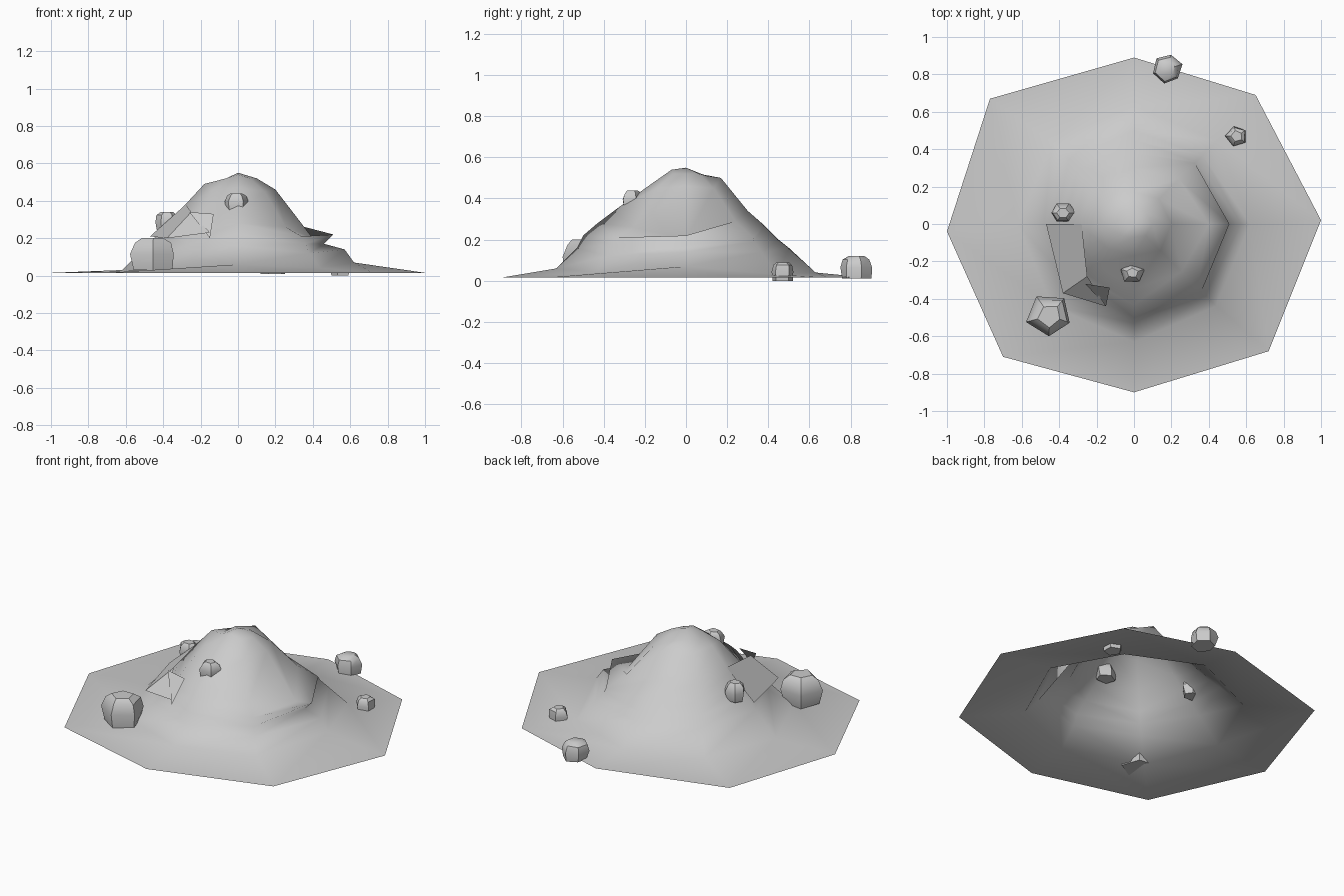
import bpy, math, random
from mathutils import Vector

old = bpy.data.objects.get("Cube")
if old:
    bpy.data.objects.remove(old, do_unlink=True)

GREY = (0.6, 0.6, 0.6, 1)
stone = bpy.data.materials.new("stone_grey")
stone.use_nodes = True
stone.diffuse_color = GREY
shader = next(n for n in stone.node_tree.nodes if n.type == 'BSDF_PRINCIPLED')
shader.inputs["Base Color"].default_value = GREY


def make_object(name, verts, faces, smooth_angle):
    """Create a mesh object, smooth below the given edge angle."""
    mesh = bpy.data.meshes.new(name)
    mesh.from_pydata(verts, [], faces)
    mesh.materials.append(stone)
    for poly in mesh.polygons:
        poly.use_smooth = True
    mesh.set_sharp_from_angle(angle=math.radians(smooth_angle))
    obj = bpy.data.objects.new(name, mesh)
    bpy.context.scene.collection.objects.link(obj)
    return obj


def bridge(ring, count):
    """Quads between one ring of vertices and the next."""
    a, b = ring * count, (ring + 1) * count
    return [(a + i, a + (i + 1) % count, b + (i + 1) % count, b + i)
            for i in range(count)]


# Mound: eight-cornered skirt, then a (radius, height) profile up each spoke
skirt = [(1, .02), (.65, .69), (0, .89), (-.77, .67),
         (-1, -.04), (-.7, -.71), (0, -.9), (.72, -.68)]
spokes = {
    "east": [(.62, .07), (.57, .14), (.46, .17), (.51, .22), (.4, .2), (.2, .46), (.1, .52)],
    "north_east": [(.63, .03), (.52, .14), (.47, .19), (.46, .21), (.34, .29), (.19, .45), (.09, .52)],
    "north": [(.63, .04), (.5, .16), (.45, .2), (.38, .27), (.3, .34), (.17, .5), (.1, .51)],
    "north_west": [(.62, .03), (.49, .15), (.43, .2), (.37, .26), (.3, .34), (.18, .47), (.09, .52)],
    "west": [(.62, .03), (.48, .17), (.42, .23), (.36, .29), (.3, .36), (.18, .49), (.1, .5)],
    "south_west": [(.62, .03), (.47, .13), (.4, .17), (.37, .23), (.3, .33), (.19, .46), (.09, .52)],
    "south": [(.63, .06), (.53, .16), (.5, .22), (.43, .28), (.35, .34), (.17, .47), (.07, .54)],
    "south_east": [(.62, .04), (.54, .12), (.51, .17), (.48, .21), (.36, .26), (.2, .45), (.09, .52)],
}
profiles = list(spokes.values())
levels = len(profiles[0])
verts = [(x, y, .015) for x, y in skirt]
for level in range(levels):
    for i, profile in enumerate(profiles):
        r, z = profile[level]
        angle = i * math.pi / 4
        verts.append((r * math.cos(angle), r * math.sin(angle), z))
faces = [f for level in range(levels) for f in bridge(level, 8)]
peak = len(verts)
verts.append((0, 0, .55))
faces += [(peak - 8 + i, peak - 8 + (i + 1) % 8, peak) for i in range(8)]
make_object("mound", verts, faces, 100)

# Thin slabs jutting out of the slope
make_object("slab", [(-.47, 0, .21), (-.38, -.37, .2), (-.15, -.44, .23),
                     (-.25, -.28, .34), (-.28, 0, .38)],
            [(0, 1, 3, 4), (1, 2, 3)], 30)
make_object("slab_flap", [(-.26, -.32, .34), (-.15, -.44, .2), (-.13, -.34, .33)],
            [(0, 1, 2)], 30)


# Rocks: chunky rings with a wide waist and a narrower top
def rock(name, centre, size, sides, turn, seed):
    rng = random.Random(seed)
    points = []
    for height, width in ((0, .85), (.5, 1), (.85, .8), (1, .5)):
        for i in range(sides):
            angle = turn + math.tau * i / sides
            r = width * rng.uniform(.9, 1.1) / 2
            points.append(Vector((r * math.cos(angle) * size[0],
                                  r * math.sin(angle) * size[1],
                                  height * size[2])) + Vector(centre))
    shell = [f for ring in range(3) for f in bridge(ring, sides)]
    shell.append(tuple(reversed(range(sides))))
    shell.append(tuple(range(3 * sides, 4 * sides)))
    make_object(name, points, shell, 35)


rock("large_rock", (-.45, -.49, .03), (.25, .24, .17), 5, .9, 1)
rock("back_rock", (.18, .83, .01), (.16, .16, .11), 6, .3, 2)
rock("small_rock", (.55, .47, 0), (.12, .12, .09), 5, .6, 3)
rock("side_rock", (-.38, .06, .23), (.13, .11, .11), 6, 0, 4)
rock("slope_rock", (-.01, -.26, .35), (.13, .11, .09), 5, .3, 5)
